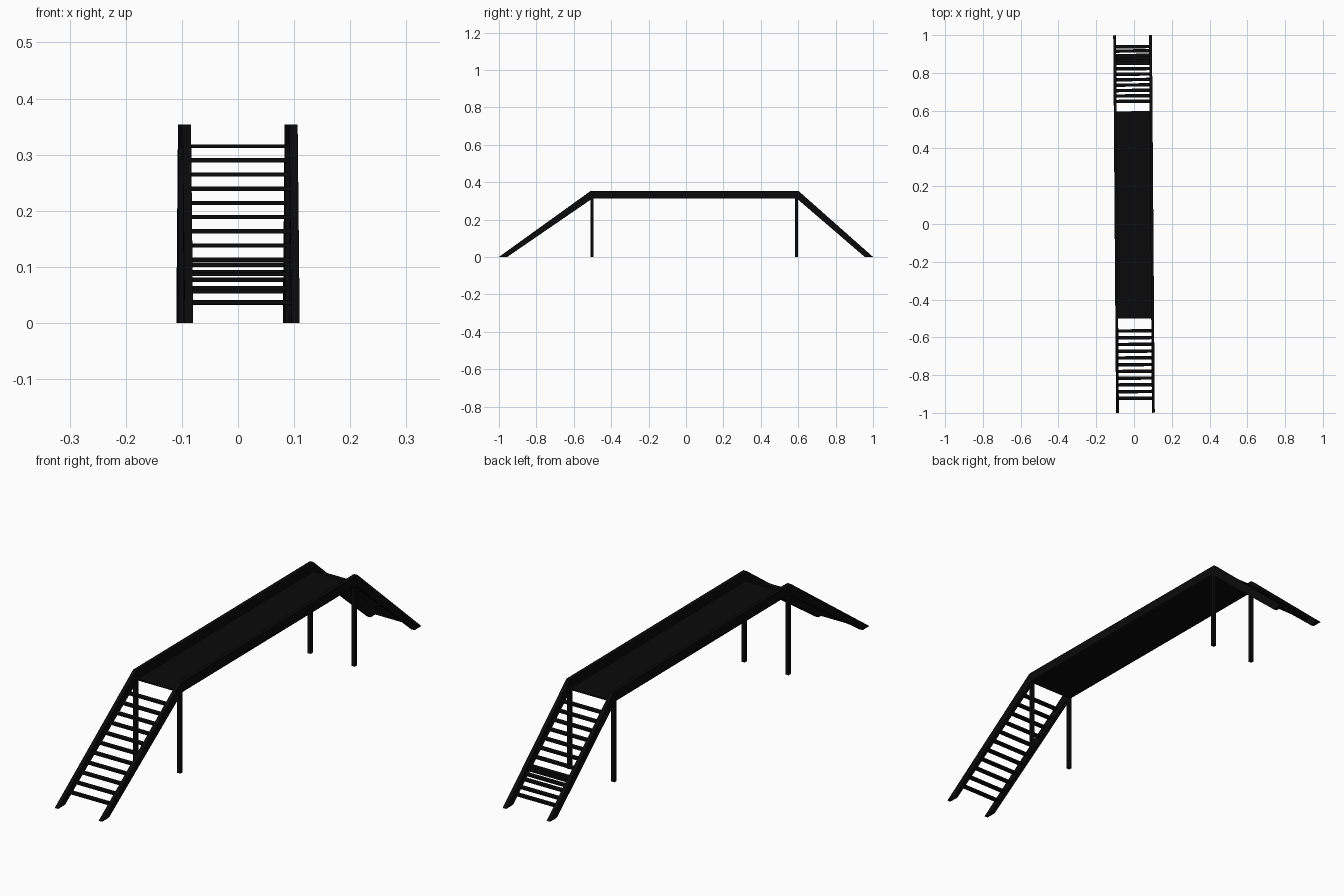
import bpy, bmesh
from mathutils import Matrix

if "Cube" in bpy.data.objects:
    bpy.data.objects.remove(bpy.data.objects["Cube"])

black = bpy.data.materials.new("black metal")
black.diffuse_color = (0.003, 0.003, 0.003, 1)
black.use_nodes = True
black.node_tree.nodes["Principled BSDF"].inputs["Base Color"].default_value = black.diffuse_color

SKEW = Matrix.Rotation(0.0075, 4, 'Z')   # the whole walkway sits very slightly turned
RAIL_X = 0.095
RAIL_W = 0.015


def finish(name, bm):
    bmesh.ops.recalc_face_normals(bm, faces=bm.faces)
    bm.transform(SKEW)
    me = bpy.data.meshes.new(name)
    bm.to_mesh(me)
    bm.free()
    me.materials.append(black)
    ob = bpy.data.objects.new(name, me)
    bpy.context.collection.objects.link(ob)


def box(name, lo, hi):
    bm = bmesh.new()
    size = [b - a for a, b in zip(lo, hi)]
    mid = [(a + b) / 2 for a, b in zip(lo, hi)]
    bmesh.ops.create_cube(bm, size=1, matrix=Matrix.Translation(mid) @ Matrix.Diagonal((*size, 1)))
    finish(name, bm)


# Side rails: stair stringer, deck beam and second stringer in one bent profile (y, z)
profile = [(-1, 0), (-0.508, 0.354), (0.6, 0.354), (1, 0),
           (0.957, 0), (0.588, 0.317), (-0.495, 0.317), (-0.957, 0)]
for side, s in (("left", -1), ("right", 1)):
    bm = bmesh.new()
    x0 = s * RAIL_X - RAIL_W / 2
    face = bm.faces.new([bm.verts.new((x0, y, z)) for y, z in profile])
    ext = bmesh.ops.extrude_face_region(bm, geom=[face])
    new = [v for v in ext["geom"] if isinstance(v, bmesh.types.BMVert)]
    bmesh.ops.translate(bm, verts=new, vec=(RAIL_W, 0, 0))
    finish(side + "_rail", bm)

    # Support posts under both ends of the deck
    for end, y in (("front", -0.502), ("back", 0.59)):
        x = s * RAIL_X
        box(f"{end}_{side}_post", (x - 0.007, y - 0.007, 0), (x + 0.007, y + 0.007, 0.33))

# Deck plate, low between the rails
box("deck", (-0.098, -0.5, 0.312), (0.098, 0.597, 0.318))


# Treads, horizontal bars centred in the stringers
def treads(prefix, heights, foot, run):
    for i, z in enumerate(heights):
        y = foot + run * z
        box(f"{prefix}_tread_{i + 1}", (-RAIL_X, y - 0.009, z - 0.0038), (RAIL_X, y + 0.009, z + 0.0038))


even = [0.037 + 0.0253 * i for i in range(11)]
treads("front", even, -0.975, 1.41)
# back flight has closer treads near the foot
lower = [0.036, 0.056, 0.077, 0.091, 0.104]
treads("back", lower + [z for z in even if z > 0.11], 0.98, -1.14)
